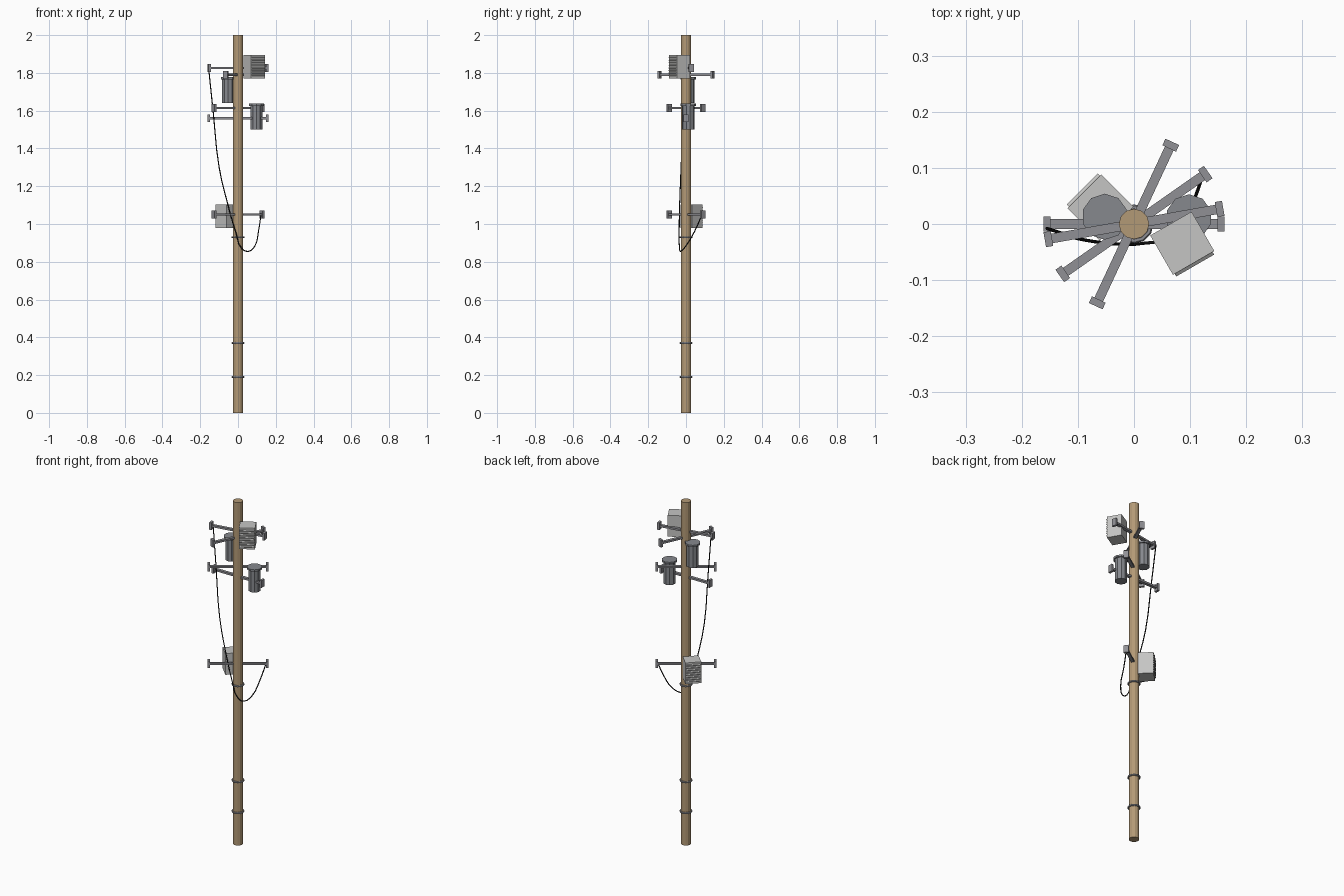
import bpy, math
from mathutils import Matrix, Vector

if "Cube" in bpy.data.objects:
    bpy.data.objects.remove(bpy.data.objects["Cube"])


def mat(name, rgb):
    m = bpy.data.materials.new(name)
    m.diffuse_color = (*rgb, 1)
    m.use_nodes = True
    m.node_tree.nodes["Principled BSDF"].inputs["Base Color"].default_value = m.diffuse_color
    return m


WOOD = mat("tan_wood", (0.45, 0.32, 0.18))
STEEL = mat("grey_steel", (0.28, 0.28, 0.30))
TANK = mat("tank_grey", (0.24, 0.25, 0.27))
CASE = mat("light_casing", (0.56, 0.56, 0.55))
BLACK = mat("black_rubber", (0.008, 0.008, 0.008))


def finish(name, m):
    o = bpy.context.object
    o.name = name
    o.data.materials.append(m)
    return o


def cylinder(name, x, y, z0, z1, r, sides, m):
    bpy.ops.mesh.primitive_cylinder_add(vertices=sides, radius=r, depth=z1 - z0,
                                        location=(x, y, (z0 + z1) / 2))
    return finish(name, m)


def box(name, frame, centre, size, m, tilt=0):
    """Box placed in a local frame, optionally tilted about local x."""
    bpy.ops.mesh.primitive_cube_add(size=1)
    o = finish(name, m)
    o.data.transform(frame @ Matrix.Translation(centre)
                     @ Matrix.Rotation(tilt, 4, 'X') @ Matrix.Diagonal((*size, 1)))
    return o


def frame(x, y, z, deg):
    return Matrix.Translation((x, y, z)) @ Matrix.Rotation(math.radians(deg), 4, 'Z')


# wooden pole
cylinder("pole", 0, 0, 0, 2, 0.027, 12, WOOD)

# clamp rings
for z in (0.19, 0.37, 0.93):
    bpy.ops.mesh.primitive_torus_add(major_segments=12, minor_segments=6,
                                     major_radius=0.030, minor_radius=0.005,
                                     location=(0, 0, z))
    finish("clamp_ring", STEEL)

# crossarms with end plates: height, heading
for z, deg in ((1.825, 10), (1.79, 65), (1.615, 35), (1.56, 0), (1.05, 35)):
    f = frame(0, 0, z, deg)
    box("crossarm", f, (0, 0, 0), (0.30, 0.017, 0.011), STEEL)
    for s in (-1, 1):
        box("arm_end_plate", f, (s * 0.155, 0, 0), (0.013, 0.027, 0.042), STEEL)

# transformer tanks with lids
for x, y, z in ((-0.052, 0.013, 1.64), (0.098, 0.012, 1.50)):
    cylinder("transformer_tank", x, y, z, z + 0.128, 0.033, 10, TANK)
    cylinder("transformer_lid", x, y, z + 0.126, z + 0.137, 0.041, 10, TANK)

# equipment cabinets with slatted front (local -y)
for x, y, z, deg in ((0.087, -0.036, 1.833, 30), (-0.061, 0.031, 1.04, 225)):
    f = frame(x, y, z, deg)
    box("cabinet", f, (0, 0.002, 0), (0.085, 0.081, 0.124), CASE)
    for i in range(8):
        box("cabinet_slat", f, (0, -0.039, -0.045 + i * 0.0135),
            (0.078, 0.010, 0.003), CASE, math.radians(35))

# hanging cable
path = [(-0.155, -0.008, 1.82), (-0.13, -0.016, 1.58), (-0.10, -0.026, 1.30),
        (-0.05, -0.034, 1.09), (-0.01, -0.036, 0.95), (0.02, -0.034, 0.87),
        (0.055, -0.028, 0.855), (0.09, 0.0, 0.885), (0.108, 0.045, 0.96),
        (0.122, 0.085, 1.05)]
cu = bpy.data.curves.new("cable", 'CURVE')
cu.dimensions = '3D'
cu.bevel_depth = 0.003
cu.bevel_resolution = 1
sp = cu.splines.new('BEZIER')
sp.resolution_u = 3
sp.bezier_points.add(len(path) - 1)
for p, co in zip(sp.bezier_points, path):
    p.co = Vector(co)
    p.handle_left_type = p.handle_right_type = 'AUTO'
cu.materials.append(BLACK)
bpy.context.collection.objects.link(bpy.data.objects.new("cable", cu))
